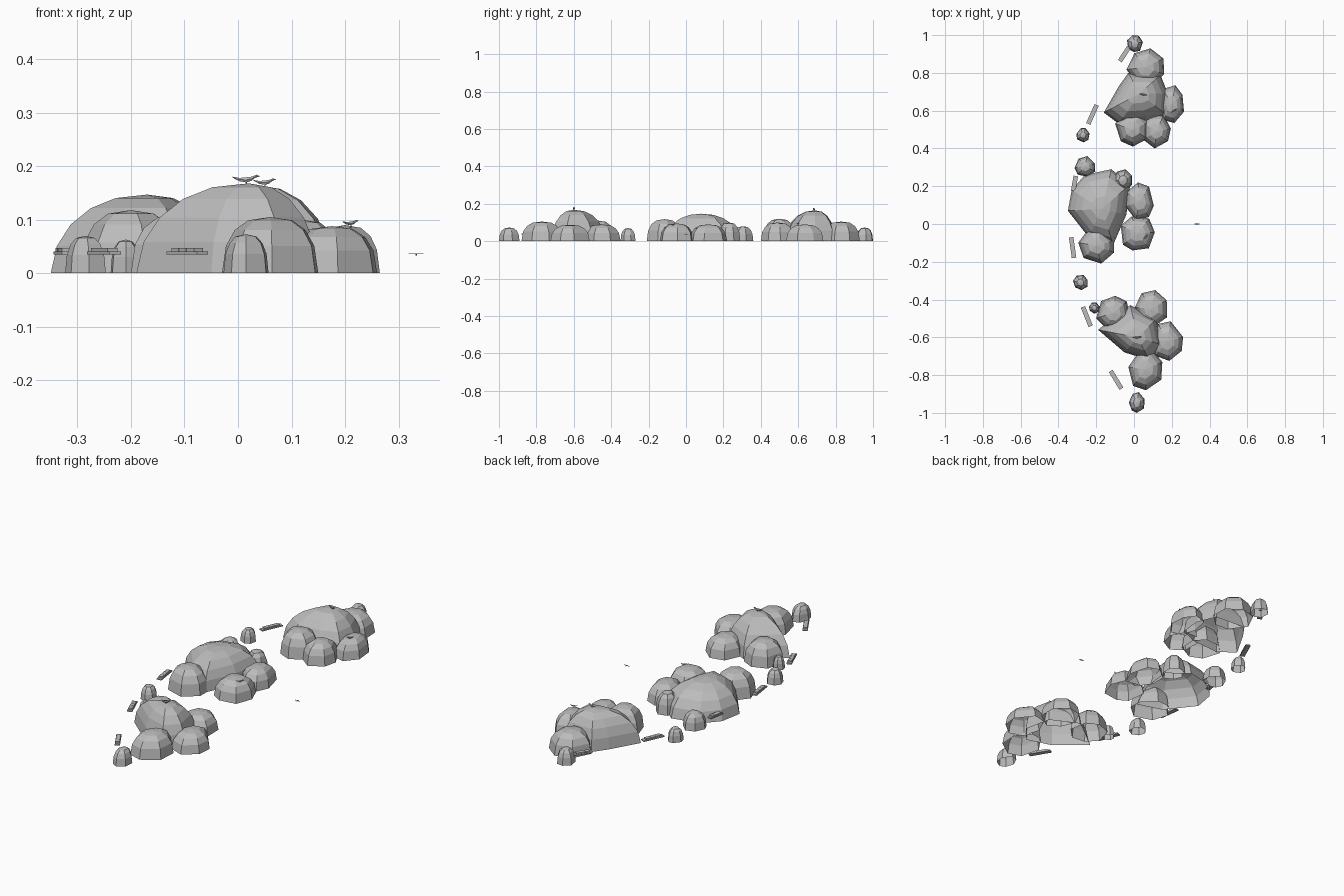
import bpy, bmesh, math, random
from mathutils import Matrix, Vector

random.seed(4)
if "Cube" in bpy.data.objects:
    bpy.data.objects.remove(bpy.data.objects["Cube"], do_unlink=True)

stone = bpy.data.materials.new("stone grey")
stone.use_nodes = True
stone.diffuse_color = (.5, .5, .5, 1)
stone.node_tree.nodes["Principled BSDF"].inputs["Base Color"].default_value = (.5, .5, .5, 1)


def finish(bm, name):
    bmesh.ops.recalc_face_normals(bm, faces=bm.faces)
    mesh = bpy.data.meshes.new(name)
    bm.to_mesh(mesh)
    bm.free()
    mesh.materials.append(stone)
    obj = bpy.data.objects.new(name, mesh)
    bpy.context.collection.objects.link(obj)
    return obj


def dome(name, apex, footprint, height, power, rings=5):
    """Open-bottomed faceted dome rising from a polygon footprint to an apex."""
    bm = bmesh.new()
    loops = []
    for ring in range(rings):
        angle = ring / rings * math.pi / 2
        shrink = math.cos(angle) ** power * (1 - .07 * math.sin(angle))
        z = height * math.sin(angle) ** power
        loops.append([bm.verts.new((apex[0] + (x - apex[0]) * shrink,
                                    apex[1] + (y - apex[1]) * shrink, z))
                      for x, y in footprint])
    top = bm.verts.new((apex[0], apex[1], height))
    count = len(footprint)
    for i in range(count):
        j = (i + 1) % count
        for low, high in zip(loops, loops[1:]):
            bm.faces.new((low[i], low[j], high[j], high[i]))
        bm.faces.new((loops[-1][i], loops[-1][j], top))
    return finish(bm, name)


def rock(name, x, y, rx, ry, height, sides=7):
    """Smaller boulder with an irregular polygon footprint."""
    turn = random.uniform(0, math.tau)
    ring = []
    for i in range(sides):
        a = turn + (i + random.uniform(-.15, .15)) / sides * math.tau
        r = random.uniform(.97, 1.08)
        ring.append((x + rx * r * math.cos(a), y + ry * r * math.sin(a)))
    # stretch the outline to the requested width and depth
    for axis, centre, radius in ((0, x, rx), (1, y, ry)):
        low, high = min(p[axis] for p in ring), max(p[axis] for p in ring)
        fitted = [centre + radius * (2 * (p[axis] - low) / (high - low) - 1) for p in ring]
        ring = [(f, p[1]) if axis == 0 else (p[0], f) for f, p in zip(fitted, ring)]
    dome(name, (x, y), ring, height, .75, 4)


# Three large central boulders
dome("back_main_boulder", (.03, .69),
     [(-.16, .59), (-.08, .73), (-.03, .8), (.14, .79), (.18, .69),
      (.17, .58), (.07, .54), (-.08, .53)], .165, .9)
dome("middle_main_boulder", (-.17, .08),
     [(-.35, .07), (-.33, .18), (-.26, .26), (-.12, .29), (-.02, .21),
      (-.04, .05), (-.11, -.11), (-.24, -.07)], .147, .9)
dome("front_main_boulder", (.02, -.6),
     [(-.19, -.56), (-.1, -.49), (-.02, -.43), (.12, -.5), (.15, -.64),
      (.08, -.72), (-.05, -.68)], .168, .9)

# Surrounding boulders
rock("back_rear_boulder", .06, .83, .1, .1, .105)
rock("back_side_boulder", .2, .635, .065, .1, .09)
rock("back_inner_boulder", -.01, .5, .09, .09, .12)
rock("back_outer_boulder", .12, .49, .075, .09, .1)
rock("middle_rear_boulder", -.06, .23, .05, .06, .1)
rock("middle_side_boulder", .03, .12, .075, .1, .09)
rock("middle_outer_boulder", .02, -.05, .09, .09, .095)
rock("middle_front_boulder", -.2, -.115, .095, .095, .118)
rock("front_inner_boulder", -.11, -.47, .09, .09, .11)
rock("front_rear_boulder", .09, -.45, .085, .1, .09)
rock("front_side_boulder", .175, -.62, .085, .105, .088)
rock("front_tip_boulder", .06, -.77, .09, .11, .105)

# Loose pebbles
rock("rear_pebble", .005, .955, .042, .045, .073)
rock("back_gap_pebble", -.27, .47, .035, .038, .065)
rock("middle_pebble", -.26, .305, .055, .055, .08)
rock("front_gap_pebble", -.285, -.31, .038, .04, .07)
rock("small_pebble", -.21, -.445, .028, .03, .063)
rock("front_pebble", .015, -.945, .042, .055, .073)


def add_box(bm, size, place):
    bmesh.ops.create_cube(bm, size=1, matrix=place @ Matrix.Diagonal((*size, 1)))


def plank(name, x, y, heading, length=.11):
    """Floating timber: a lower board carrying a shorter upper board."""
    place = Matrix.Translation((x, y, .038)) @ Matrix.Rotation(math.radians(heading), 4, "Z")
    bm = bmesh.new()
    add_box(bm, (length, .024, .006), place)
    for step in (-1, 0, 1):
        add_box(bm, (length * .24, .02, .007),
                place @ Matrix.Translation((step * length * .25, 0, .006)))
    finish(bm, name)


plank("rear_plank", -.05, .9, 57, .09)
plank("back_plank", -.22, .58, 66)
plank("middle_back_plank", -.315, .215, 80, .08)
plank("middle_front_plank", -.325, -.125, 98)
plank("front_plank", -.25, -.49, 112)
plank("front_tip_plank", -.095, -.825, 121)


def tube(bm, path, place, sides=6):
    """Closed tube through (x, z, radius) stations."""
    rings = []
    for x, z, r in path:
        rings.append([bm.verts.new(place @ Vector((x, r * math.cos(i / sides * math.tau),
                                                   z + r * math.sin(i / sides * math.tau))))
                      for i in range(sides)])
    for a, b in zip(rings, rings[1:]):
        for i in range(sides):
            j = (i + 1) % sides
            bm.faces.new((a[i], a[j], b[j], b[i]))
    bm.faces.new(rings[0])
    bm.faces.new(rings[-1])


def bird(name, x, y, z, scale, heading):
    """Perched bird with raised tail, body, head, beak and two legs."""
    place = (Matrix.Translation((x, y, z)) @ Matrix.Rotation(math.radians(heading), 4, "Z")
             @ Matrix.Scale(scale, 4))
    bm = bmesh.new()
    tube(bm, [(-.5, .25, .02), (-.25, .16, .07), (0, .15, .11), (.2, .19, .09),
              (.3, .25, .06), (.38, .29, .06), (.44, .29, .03), (.52, .28, .01)], place)
    for side in (-1, 1):
        add_box(bm, (.02, .02, .2), place @ Matrix.Translation((.02, side * .06, .03)))
    finish(bm, name)


bird("front_bird", .015, -.6, .167, .05, 5)
bird("back_bird", .05, .685, .163, .042, -12)
bird("side_bird", .21, .6, .088, .034, 30)
bird("middle_bird", .06, -.07, .083, .034, 40)

# Gliding bird beside the boulders
bm = bmesh.new()
glide = Matrix.Translation((.333, 0, .035))
tube(bm, [(-.008, 0, .0005), (0, 0, .002), (.008, 0, .0005)],
     glide @ Matrix.Rotation(math.pi / 2, 4, "Z"))
for side in (-1, 1):
    add_box(bm, (.014, .004, .001), glide @ Matrix.Translation((side * .007, 0, .001)))
finish(bm, "gliding_bird")
